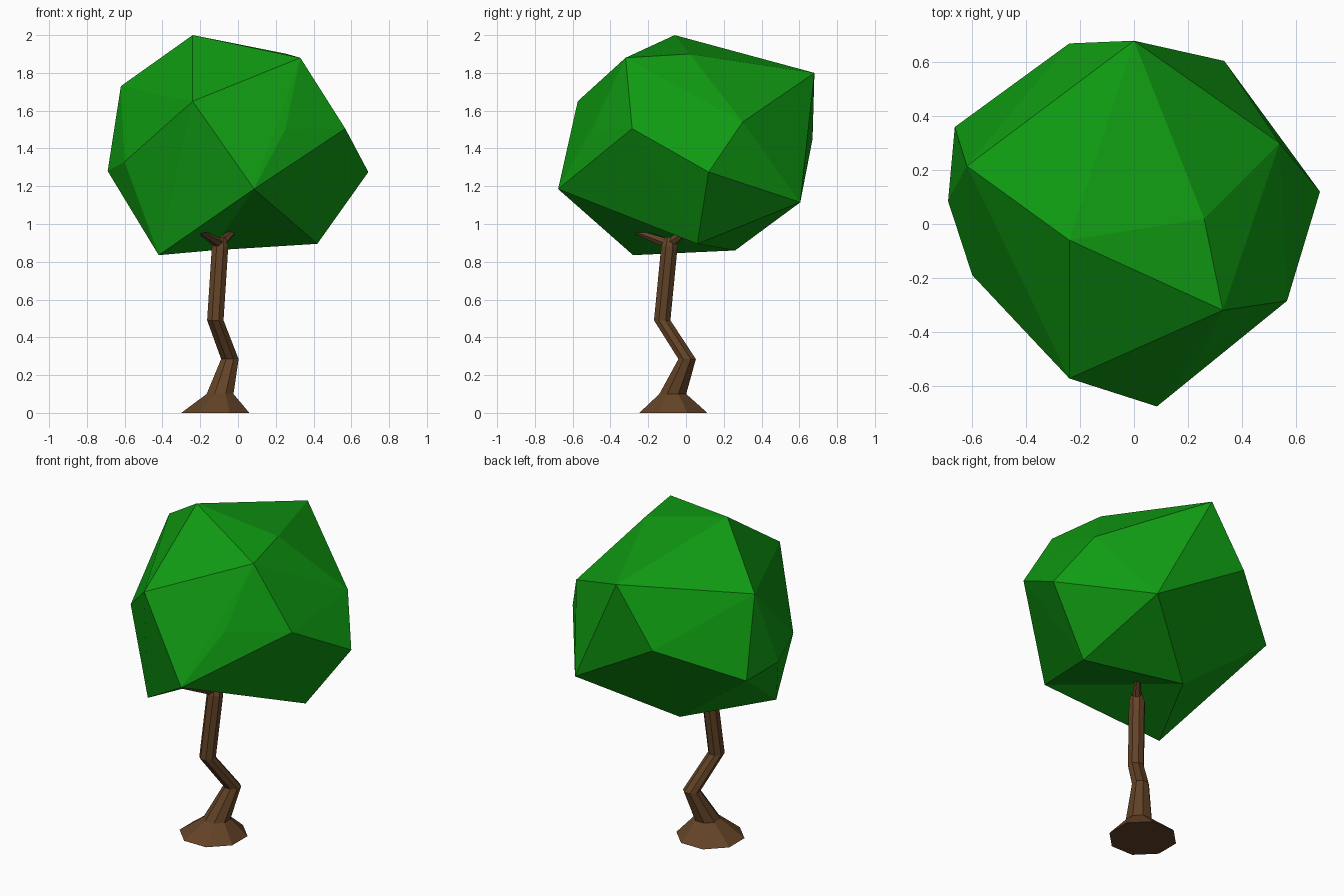
import bpy, bmesh, math
from mathutils import Vector

if "Cube" in bpy.data.objects:
    bpy.data.objects.remove(bpy.data.objects["Cube"])


def material(name, rgb):
    m = bpy.data.materials.new(name)
    m.diffuse_color = (*rgb, 1)
    m.use_nodes = True
    m.node_tree.nodes["Principled BSDF"].inputs["Base Color"].default_value = m.diffuse_color
    return m


def finish(bm, name, mat):
    bmesh.ops.recalc_face_normals(bm, faces=bm.faces)
    me = bpy.data.meshes.new(name)
    bm.to_mesh(me)
    bm.free()
    me.materials.append(mat)
    ob = bpy.data.objects.new(name, me)
    bpy.context.collection.objects.link(ob)
    return ob


def tube(name, rings, mat, sides, turn=None):
    """Flat-sided tube through (x, y, z, radius) rings; turn is an axis for tilted rings."""
    bm = bmesh.new()
    rot = Vector((0, 0, 1)).rotation_difference(turn or Vector((0, 0, 1)))
    loops = []
    for x, y, z, r in rings:
        loop = []
        for i in range(sides):
            a = math.tau * (i + 0.5) / sides
            loop.append(bm.verts.new(Vector((x, y, z)) + rot @ Vector((r * math.cos(a), r * math.sin(a), 0))))
        loops.append(loop)
    for lo, hi in zip(loops, loops[1:]):
        for i in range(sides):
            j = (i + 1) % sides
            bm.faces.new((lo[i], lo[j], hi[j], hi[i]))
    bm.faces.new(loops[0][::-1])
    bm.faces.new(loops[-1])
    return finish(bm, name, mat)


green = material("leaf green", (0.005, 0.33, 0.006))
brown = material("bark brown", (0.125, 0.056, 0.02))

# Crooked trunk with flared root
tube("trunk", [(-.12, -.067, 0, .195), (-.095, -.07, .1, .077), (-.043, .006, .285, .05),
               (-.12, -.126, .49, .047), (-.095, -.088, .88, .047), (-.093, -.086, .93, .03)], brown, 8)

# Short forked branches reaching into the crown
for name, tip in (("front_branch", (-.21, -.28, .965)), ("back_branch", (-.01, .02, .975))):
    a, b = Vector((-.095, -.09, .895)), Vector(tip)
    tube(name, [(*a, .03), (*b, .012)], brown, 6, b - a)

# Faceted crown: hull around its corner points
corners = {
    "top": (-.24, -.06, 2), "b": (.33, -.32, 1.88), "s": (.26, .02, 1.9), "p": (0, .68, 1.8),
    "c": (-.62, .215, 1.73), "i": (-.24, -.573, 1.65), "h": (.568, -.285, 1.505), "r": (.54, .3, 1.54),
    "l": (.25, -.495, 1.5), "n": (-.24, .67, 1.45), "k": (-.6, -.19, 1.33), "d": (-.69, .085, 1.28),
    "m": (-.665, .36, 1.26), "g": (.69, .12, 1.275), "front_low": (.085, -.677, 1.185),
    "q": (.335, .605, 1.115), "left_low": (-.42, -.28, .835), "right_low": (.42, .06, .895),
    "back_low": (-.14, .26, .86)}
bm = bmesh.new()
v = {k: bm.verts.new(p) for k, p in corners.items()}
bmesh.ops.convex_hull(bm, input=list(bm.verts))

# Fold the underside upward where the trunk enters
J, E, F, T = (v[k] for k in ("front_low", "left_low", "right_low", "back_low"))
edge = bm.edges.get((E, F))
if edge and {J, T} <= {w for f in edge.link_faces for w in f.verts}:
    bmesh.ops.delete(bm, geom=[edge], context='EDGES')
    bm.faces.new((J, E, T))
    bm.faces.new((J, T, F))
bmesh.ops.delete(bm, geom=[w for w in bm.verts if not w.link_faces], context='VERTS')
finish(bm, "crown", green)
